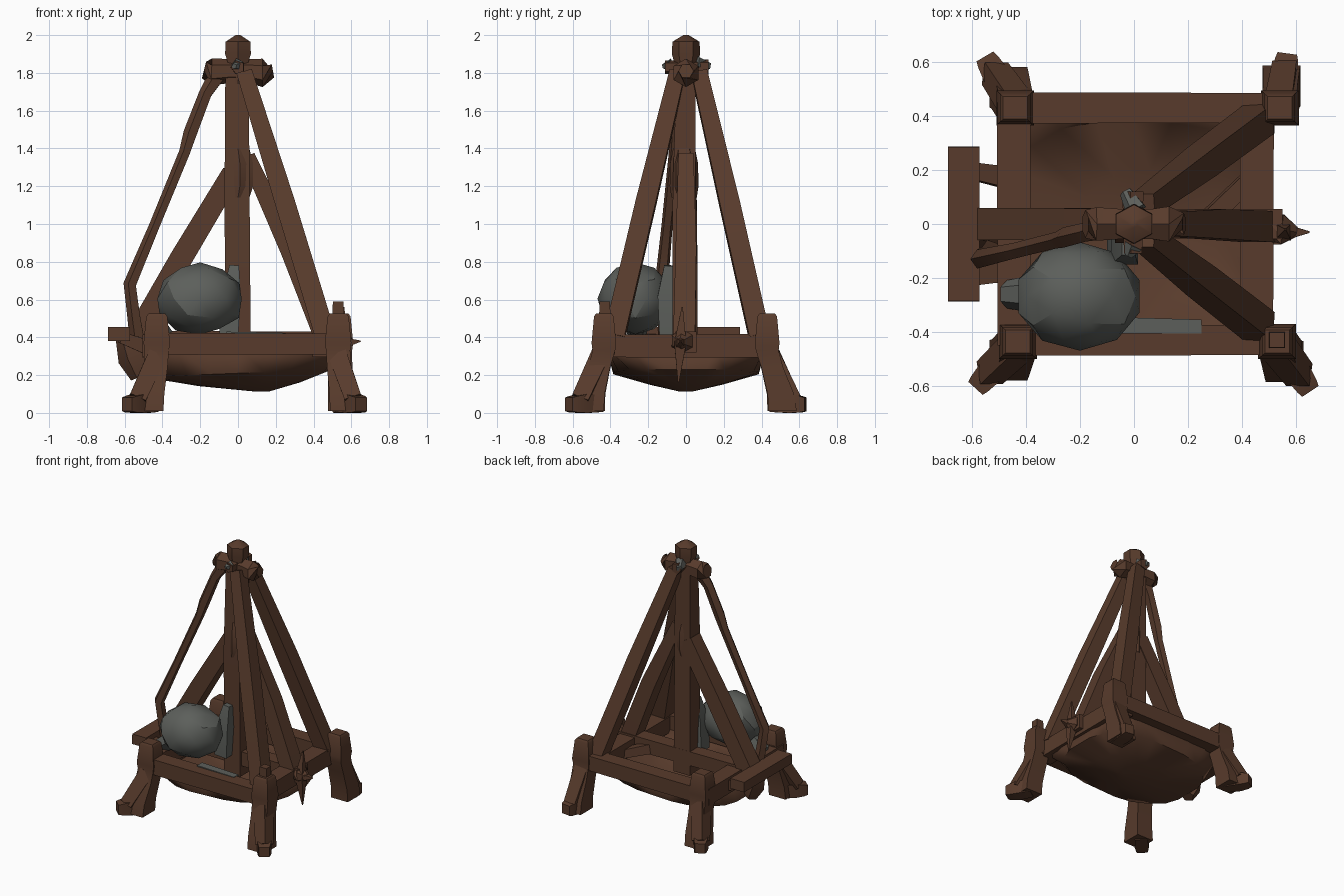
import bpy, bmesh, math
from mathutils import Vector

cube = bpy.data.objects.get("Cube")
if cube:
    bpy.data.objects.remove(cube, do_unlink=True)


def material(name, colour):
    m = bpy.data.materials.new(name)
    m.use_nodes = True
    m.diffuse_color = (*colour, 1)
    bsdf = m.node_tree.nodes["Principled BSDF"]
    bsdf.inputs["Base Color"].default_value = (*colour, 1)
    bsdf.inputs["Roughness"].default_value = 0.9
    return m


WOOD = material("dark wood", (0.098, 0.044, 0.025))
STONE = material("grey stone", (0.108, 0.115, 0.105))


def finish(name, bm, mat, angle=35):
    bmesh.ops.recalc_face_normals(bm, faces=bm.faces)
    mesh = bpy.data.meshes.new(name)
    bm.to_mesh(mesh)
    bm.free()
    mesh.materials.append(mat)
    mesh.shade_smooth()
    mesh.set_sharp_from_angle(angle=math.radians(angle))
    ob = bpy.data.objects.new(name, mesh)
    bpy.context.collection.objects.link(ob)
    return ob


def skin(name, rings, mat, first_cap=True, angle=35):
    """Join equal rings of points into one surface."""
    bm = bmesh.new()
    loops = [[bm.verts.new(p) for p in ring] for ring in rings]
    n = len(loops[0])
    for a, b in zip(loops, loops[1:]):
        for i in range(n):
            j = (i + 1) % n
            bm.faces.new((a[i], a[j], b[j], b[i]))
    if first_cap:
        bm.faces.new(loops[0])
    bm.faces.new(loops[-1])
    return finish(name, bm, mat, angle)


def polygon(sides):
    """Unit polygon with flat sides; a square reaches its full half width."""
    s = 1 / math.cos(math.pi / sides)
    turns = [(i + 0.5) * math.tau / sides for i in range(sides)]
    return [(s * math.cos(t), s * math.sin(t)) for t in turns]


def post(name, levels, sides=4, mat=WOOD):
    """Upright part from level rings: x, y, z, half width, half depth."""
    skin(name, [[(x + hx * c, y + hy * s, z) for c, s in polygon(sides)]
                for x, y, z, hx, hy in levels], mat)


def beam(name, path, radii, sides=4, mat=WOOD):
    """Timber along a path, one radius for each point."""
    pts = [Vector(p) for p in path]
    rings = []
    for i, p in enumerate(pts):
        t = (pts[min(i + 1, len(pts) - 1)] - pts[max(i - 1, 0)]).normalized()
        ref = Vector((0, 0, 1)) if abs(t.z) < 0.1 else Vector((0, 1, 0))
        u = t.cross(ref).normalized()
        v = t.cross(u)
        rings.append([p + (u * c + v * s) * radii[i] for c, s in polygon(sides)])
    skin(name, rings, mat)


# Corner posts with splayed feet: post position, then foot tip
corners = {
    "front_right": (-0.43, -0.435, -0.57, -0.59),
    "front_left": (0.53, -0.435, 0.64, -0.6),
    "back_right": (-0.44, 0.43, -0.54, 0.6),
    "back_left": (0.54, 0.43, 0.565, 0.61),
}
for side, (x, y, fx, fy) in corners.items():
    dx, dy = fx - x, fy - y
    post(side + "_leg", [
        (x + dx * 0.25, y + dy * 0.45, 0.01, 0.07, 0.075),
        (x + dx * 0.2, y + dy * 0.4, 0.1, 0.068, 0.07),
        (x + dx * 0.05, y + dy * 0.15, 0.24, 0.064, 0.058),
        (x, y, 0.33, 0.064, 0.06),
        (x, y, 0.37, 0.07, 0.065),
        (x, y, 0.51, 0.056, 0.052),
        (x, y, 0.525, 0.045, 0.042)])
    beam(side + "_foot", [(x + dx * 0.2, y + dy * 0.2, 0.05),
                          (x + dx * 0.7, y + dy * 0.7, 0.05),
                          (fx, fy, 0.045), (x + dx * 1.12, y + dy * 1.12, 0.045)],
         [0.045, 0.05, 0.042, 0.036])
    beam(side + "_shin", [(x, y + dy * 0.1, 0.3), (x + dx * 0.75, y + dy * 0.75, 0.07)],
         [0.05, 0.045])
post("corner_peg", [(0.53, -0.43, 0.5, 0.03, 0.03), (0.53, -0.43, 0.59, 0.028, 0.028)])

# Base frame
for name, y in (("front_rail", -0.43), ("back_rail", 0.43)):
    beam(name, [(-0.48, y, 0.365), (0.53, y, 0.365)], [0.058, 0.055])
for name, x in (("right_rail", -0.445), ("left_rail", 0.455)):
    beam(name, [(x, -0.45, 0.355), (x, 0.45, 0.355)], [0.06, 0.063])
beam("centre_rail", [(-0.62, 0, 0.385), (0.55, 0, 0.375)], [0.05, 0.055])


# Sagging basin under the frame, square at the rim and rounded below
def basin_ring(cx, hx, hy, z, slope, square):
    ring = []
    for i in range(24):
        c, s = (max(-1, min(1, square * f(i * math.tau / 24))) for f in (math.cos, math.sin))
        ring.append((cx + hx * c, hy * s, z + slope * c))
    return ring


floor = skin("basin", [basin_ring(*r) for r in (
    (0.01, 0.48, 0.42, 0.34, 0, 1.4), (0, 0.5, 0.385, 0.21, 0.02, 1.08),
    (0.06, 0.27, 0.2, 0.152, 0.01, 1), (0.13, 0.03, 0.03, 0.112, 0, 1))],
    WOOD, first_cap=False, angle=50)
solid = floor.modifiers.new("thickness", "SOLIDIFY")
solid.thickness = 0.012

# Mast, cap and axle
post("mast", [(0, -0.01, 0.25, 0.068, 0.062), (-0.005, -0.01, 1.2, 0.066, 0.06),
              (-0.005, 0, 1.8, 0.062, 0.05)])
post("mast_cap", [(0, 0, 1.74, 0.06, 0.05), (0, 0, 1.84, 0.05, 0.05),
                  (0, 0, 1.90, 0.068, 0.065), (0, 0, 1.965, 0.066, 0.062),
                  (0, 0, 2.0, 0.012, 0.012)], 6)
beam("axle", [(-0.18, 0, 1.815), (-0.14, 0, 1.805), (-0.04, 0, 1.81), (0.06, 0, 1.81),
              (0.13, 0, 1.8), (0.185, 0, 1.81)],
     [0.045, 0.062, 0.055, 0.055, 0.065, 0.035], 6)
beam("axle_pin", [(0, -0.11, 1.83), (0, 0.12, 1.83)], [0.03, 0.035], 5)
beam("axle_stone", [(0.01, 0.05, 1.855), (-0.03, 0.12, 1.835)], [0.035, 0.02], 5, STONE)
beam("axle_stone_front", [(0, -0.08, 1.84), (-0.02, -0.12, 1.835)], [0.03, 0.012], 5, STONE)
post("mast_collar", [(0, -0.01, 1.14, 0.06, 0.058), (0.01, -0.01, 1.2, 0.07, 0.066),
                     (0.01, -0.01, 1.32, 0.07, 0.064), (0, -0.01, 1.4, 0.06, 0.05)], 6)

# Long struts and inner braces
for name, y0, y1 in (("front_strut", -0.38, -0.045), ("back_strut", 0.39, 0.07)):
    beam(name, [(0.465, y0, 0.4), (0.25, (y0 + y1) / 2, 1.11), (0.035, y1, 1.8)],
         [0.055, 0.053, 0.042])
beam("left_brace", [(0.47, -0.01, 0.38), (0.28, 0, 0.86), (0.05, 0, 1.36)],
     [0.058, 0.055, 0.04])
beam("right_brace", [(-0.53, 0, 0.42), (-0.3, 0, 0.82), (-0.03, 0, 1.27)],
     [0.06, 0.06, 0.055])
beam("low_brace", [(0.44, 0.18, 0.33), (0.28, 0.02, 0.36)], [0.03, 0.035])

# Hanging rope and its tail
beam("rope", [(-0.1, -0.01, 1.8), (-0.17, -0.03, 1.69), (-0.25, -0.05, 1.48),
              (-0.28, -0.06, 1.38), (-0.44, -0.1, 0.99), (-0.57, -0.13, 0.68),
              (-0.55, -0.12, 0.52), (-0.53, -0.1, 0.38)],
     [0.04, 0.03, 0.032, 0.026, 0.025, 0.03, 0.03, 0.035], 5)

# Side bar, its brackets and the knot below
post("side_bar", [(-0.63, 0, 0.38, 0.058, 0.287), (-0.63, 0, 0.455, 0.058, 0.285)])
for name, y in (("front_bracket", -0.2), ("back_bracket", 0.2)):
    beam(name, [(-0.46, y * 0.85, 0.34), (-0.62, y, 0.4)], [0.04, 0.03])
beam("side_knot", [(-0.6, -0.03, 0.4), (-0.56, -0.03, 0.29), (-0.52, -0.03, 0.19)],
     [0.04, 0.062, 0.04], 5)

# Spiked end knot
beam("end_knot", [(0.48, -0.02, 0.37), (0.55, -0.02, 0.38), (0.6, -0.03, 0.375)],
     [0.05, 0.055, 0.02], 6)
for name, tip in (("outer_spike", (0.65, -0.03, 0.38)), ("lower_spike", (0.57, -0.04, 0.16)),
                  ("upper_spike", (0.56, -0.02, 0.56))):
    beam(name, [(0.55, -0.03, 0.37), tip], [0.032, 0.003], 4)

# Boulder and loose stone pieces
bm = bmesh.new()
bmesh.ops.create_icosphere(bm, subdivisions=2, radius=1)
for v in bm.verts:
    c = v.co
    k = 1.03 + 0.05 * math.sin(5 * c.x + 3 * c.z) * math.cos(4 * c.y)
    v.co = Vector((-0.2 + 0.228 * c.x * k, -0.268 + 0.195 * c.y * k, 0.605 + 0.185 * c.z * k))
finish("boulder", bm, STONE, 25)
beam("stone_shard", [(-0.05, -0.09, 0.4), (-0.035, -0.1, 0.62), (-0.02, -0.09, 0.78)],
     [0.05, 0.05, 0.025], 4, STONE)
beam("stone_chip", [(-0.47, -0.26, 0.42), (-0.38, -0.26, 0.48)], [0.045, 0.06], 6, STONE)
beam("stone_sliver", [(-0.06, -0.375, 0.4), (0.25, -0.38, 0.398)], [0.03, 0.026], 4, STONE)
